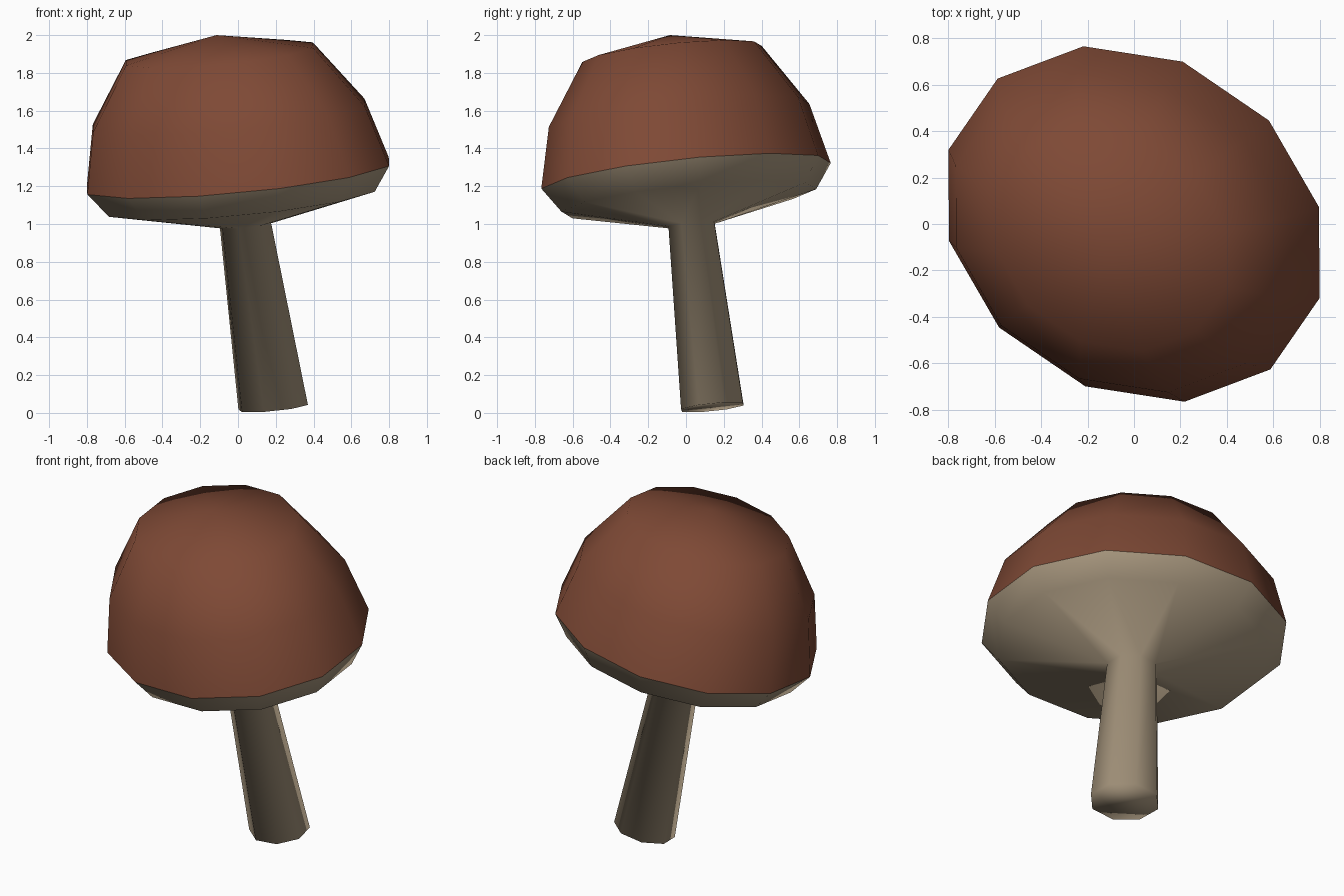
import bpy, bmesh, math
from mathutils import Vector

if "Cube" in bpy.data.objects:
    bpy.data.objects.remove(bpy.data.objects["Cube"])

# Leaning frame: two half-diameters of the oval rim and the lean of the axis
RIM_A = Vector((0.80, -0.32, 0.052))
RIM_B = Vector((0.21, 0.70, 0.108))
CENTRE = Vector((0, 0, 1.255))
AXIS = Vector((-0.152, -0.114, 1))


def material(name, colour):
    m = bpy.data.materials.new(name)
    m.diffuse_color = (*colour, 1)
    m.use_nodes = True
    m.node_tree.nodes["Principled BSDF"].inputs["Base Color"].default_value = m.diffuse_color
    return m


def ring(bm, h, r, n):
    """Closed oval loop of n vertices at axis height h, scaled by r."""
    c = CENTRE + AXIS * h
    return [bm.verts.new(c + r * (RIM_A * math.cos(2 * math.pi * k / n)
                                  + RIM_B * math.sin(2 * math.pi * k / n)))
            for k in range(n)]


def loop_edges(bm, loop):
    out = []
    for k, v in enumerate(loop):
        w = loop[(k + 1) % len(loop)]
        out.append(bm.edges.get((v, w)) or bm.edges.new((v, w)))
    return out


def bridge(bm, loops):
    for a, b in zip(loops, loops[1:]):
        bmesh.ops.bridge_loops(bm, edges=loop_edges(bm, a) + loop_edges(bm, b))


def finish(bm, name, mat, flip=False):
    bmesh.ops.recalc_face_normals(bm, faces=bm.faces)
    if flip:
        bmesh.ops.reverse_faces(bm, faces=bm.faces)
    for f in bm.faces:
        f.smooth = True
    me = bpy.data.meshes.new(name)
    bm.to_mesh(me)
    bm.free()
    me.materials.append(mat)
    ob = bpy.data.objects.new(name, me)
    bpy.context.collection.objects.link(ob)
    return ob


brown = material("cap_brown", (0.21, 0.067, 0.036))
beige = material("stem_beige", (0.41, 0.325, 0.22))

# Domed cap, from rim to apex
bm = bmesh.new()
rings = [ring(bm, h, r, 12) for h, r in ((0, 1), (0.32, 0.9), (0.645, 0.62))]
bridge(bm, rings)
apex = bm.verts.new(CENTRE + AXIS * 0.745)
for k in range(12):
    bm.faces.new((rings[-1][k], rings[-1][(k + 1) % 12], apex))
bm.normal_update()
# outward side of an open dome is the one its top faces up on
finish(bm, "mushroom_cap", brown)

# Underside flowing into the eight-sided stem
bm = bmesh.new()
rings = [ring(bm, h, r, n) for h, r, n in
         ((0, 1, 12), (-0.13, 0.88, 12), (-0.26, 0.17, 8), (-1.225, 0.23, 8))]
bridge(bm, rings)
bm.faces.new(rings[-1])
finish(bm, "underside_and_stem", beige)
